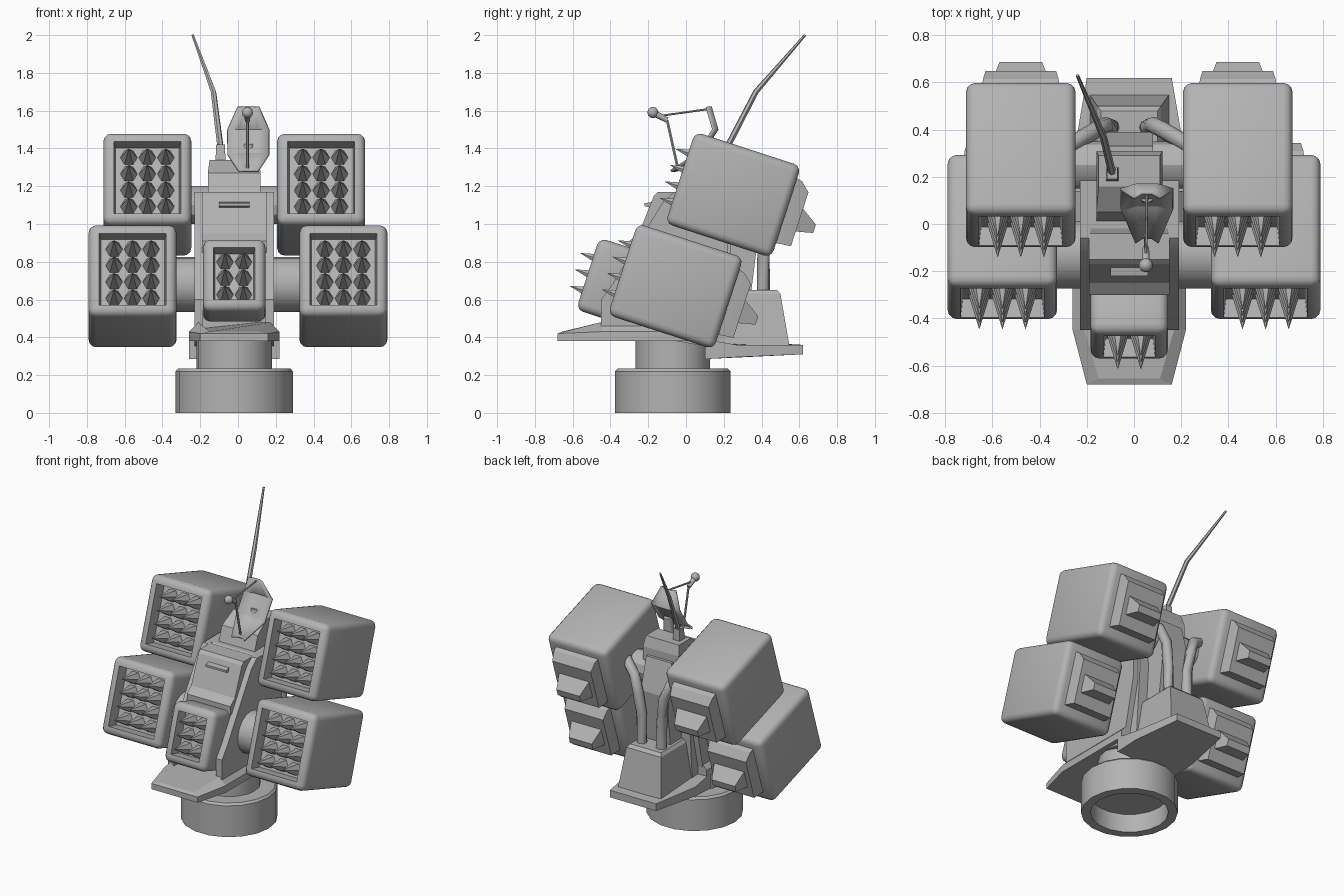
import bpy, bmesh, math
from mathutils import Matrix, Vector

if "Cube" in bpy.data.objects:
    bpy.data.objects.remove(bpy.data.objects["Cube"], do_unlink=True)

CX = -0.02                      # turret axis
TILT = math.radians(-18)        # pods aim upward

grey = bpy.data.materials.new("plain_grey")
grey.use_nodes = True
grey.diffuse_color = (0.45, 0.45, 0.45, 1)
grey.node_tree.nodes["Principled BSDF"].inputs["Base Color"].default_value = (0.45, 0.45, 0.45, 1)


def finish(name, bm, matrix=None, angle=35, fix=True):
    """Turn a bmesh into a shaded object."""
    if fix:
        bmesh.ops.recalc_face_normals(bm, faces=bm.faces)
    mesh = bpy.data.meshes.new(name)
    bm.to_mesh(mesh)
    bm.free()
    mesh.materials.append(grey)
    ob = bpy.data.objects.new(name, mesh)
    bpy.context.collection.objects.link(ob)
    if matrix:
        ob.matrix_world = matrix
    bpy.ops.object.select_all(action='DESELECT')
    ob.select_set(True)
    bpy.context.view_layer.objects.active = ob
    bpy.ops.object.shade_smooth_by_angle(angle=math.radians(angle))
    return ob


def loft(name, rings, matrix=None, angle=35):
    """Skin matching rings of points and cap both ends."""
    bm = bmesh.new()
    loops = [[bm.verts.new(p) for p in ring] for ring in rings]
    n = len(loops[0])
    for a, b in zip(loops, loops[1:]):
        for i in range(n):
            j = (i + 1) % n
            bm.faces.new((a[i], a[j], b[j], b[i]))
    bm.faces.new(loops[0])
    bm.faces.new(loops[-1])
    return finish(name, bm, matrix, angle)


def side_prism(name, profile, x0, x1):
    """Extrude a (y, z) profile across x."""
    return loft(name, [[(x, y, z) for y, z in profile] for x in (x0, x1)], angle=20)


def rect_y(w, v0, v1, y, x=0):
    return [(x - w, y, v0), (x + w, y, v0), (x + w, y, v1), (x - w, y, v1)]


def rect_z(x0, x1, y0, y1, z):
    return [(x0, y0, z), (x1, y0, z), (x1, y1, z), (x0, y1, z)]


def lathe(name, profile, matrix, sides=18):
    rings = [[(r * math.cos(2 * math.pi * i / sides), r * math.sin(2 * math.pi * i / sides), z)
              for i in range(sides)] for r, z in profile]
    return loft(name, rings, matrix, 30)


def rod(name, points, radii, sides=8):
    """Tapered tube along a path."""
    pts = [Vector(p) for p in points]
    rings = []
    for i, p in enumerate(pts):
        d = pts[min(i + 1, len(pts) - 1)] - pts[max(i - 1, 0)]
        q = d.to_track_quat('Z', 'Y')
        rings.append([p + q @ Vector((radii[i] * math.cos(2 * math.pi * k / sides),
                                      radii[i] * math.sin(2 * math.pi * k / sides), 0))
                      for k in range(sides)])
    return loft(name, rings, angle=50)


def pod(name, x, y, z, size, cols, rows, vent=True):
    """Rounded launcher box with a recessed front, warheads and rear exhaust."""
    m = Matrix.Translation((x, y, z)) @ Matrix.Rotation(TILT, 4, 'X')
    w, d, h = size
    bm = bmesh.new()
    bmesh.ops.create_cube(bm, size=1, matrix=Matrix.Diagonal((w, d, h, 1)))
    bmesh.ops.bevel(bm, geom=bm.edges[:], offset=0.04, segments=3, profile=0.5, affect='EDGES')
    bm.normal_update()
    face = min(bm.faces, key=lambda f: f.calc_center_median().y)
    bmesh.ops.inset_region(bm, faces=[face], thickness=0.022)
    bmesh.ops.inset_region(bm, faces=[face], thickness=0.012, depth=-0.08)
    finish(name, bm, m)
    # warheads
    bm = bmesh.new()
    for c in range(cols):
        for r in range(rows):
            p = ((c - (cols - 1) / 2) * 0.098, -d / 2 + 0.01, (r - (rows - 1) / 2) * 0.091)
            t = Matrix.Translation(p) @ Matrix.Rotation(math.pi / 2, 4, 'X') @ Matrix.Rotation(math.pi / 6, 4, 'Z')
            bmesh.ops.create_cone(bm, cap_ends=True, segments=6, radius1=0.048, radius2=0.001, depth=0.16, matrix=t)
    finish(name + "_warheads", bm, m, 20)
    if vent:
        b = d / 2
        loft(name + "_exhaust", [rect_y(0.165, -0.175, 0.19, b - 0.01), rect_y(0.16, -0.17, 0.18, b + 0.03),
                                 rect_y(0.15, -0.165, 0.135, b + 0.08)], m, 20)
        loft(name + "_exhaust_spout", [rect_y(0.12, -0.085, 0.05, b + 0.07),
                                       rect_y(0.09, -0.062, -0.015, b + 0.17)], m, 20)


# round base and neck
axis = Matrix.Translation((CX, -0.07, 0))
lathe("base_drum", [(0.05, 0.13), (0.25, 0.13), (0.25, 0), (0.31, 0), (0.31, 0.22), (0.297, 0.235), (0.05, 0.235)], axis)
lathe("neck", [(0.2, 0.22), (0.2, 0.4)], axis)

# front deck, pointed toward the nose
half = [(0.18, -0.68), (0.24, -0.45), (0.24, 0.14)]


def deck_ring(pts, zs, inset):
    right = [(CX + x - inset, y + (inset * 0.5 if i == 0 else 0), z) for i, ((x, y), z) in enumerate(zip(pts, zs))]
    return right + [(2 * CX - x, y, z) for x, y, z in reversed(right)]


loft("front_deck", [deck_ring(half, (0.38, 0.38, 0.38), 0), deck_ring(half, (0.42, 0.43, 0.43), 0),
                    deck_ring(half, (0.43, 0.48, 0.48), 0.05)], angle=15)

# rear deck, lower and rising backward
rear = [(0.24, 0.1), (0.24, 0.27), (0.18, 0.62)]
loft("rear_deck", [deck_ring(rear, (0.285, 0.295, 0.31), 0), deck_ring(rear, (0.39, 0.36, 0.36), 0)], angle=15)
loft("rear_box", [rect_z(CX - 0.17, CX + 0.17, 0.15, 0.55, 0.34), rect_z(CX - 0.135, CX + 0.135, 0.15, 0.5, 0.63),
                  rect_z(CX - 0.12, CX + 0.12, 0.15, 0.48, 0.65)], angle=15)

# sloped spine with side plates and front housing
side_prism("spine", [(-0.36, 0.45), (-0.36, 0.6), (-0.1, 1.14), (-0.02, 1.17), (0.22, 1.17), (0.24, 0.9), (0.2, 0.35)],
           CX - 0.17, CX + 0.17)
for s, side in ((-1, "right"), (1, "left")):
    side_prism(side + "_side_plate",
               [(-0.45, 0.45), (-0.45, 0.6), (-0.39, 0.68), (-0.12, 1.12), (-0.06, 1.17), (0.22, 1.17),
                (0.22, 0.8), (0.12, 0.35)], CX + s * 0.165, CX + s * 0.21)
side_prism("front_housing", [(-0.15, 1.17), (-0.04, 1.17), (-0.04, 0.85), (-0.3, 0.85), (-0.3, 0.91), (-0.25, 0.95),
                             (-0.17, 1.15)], CX - 0.17, CX + 0.17)
side_prism("housing_hood", [(-0.16, 1.12), (-0.22, 1.11), (-0.22, 1.095), (-0.18, 1.085)], CX - 0.08, CX + 0.08)

# head and rear column
loft("head", [rect_z(CX - 0.14, CX + 0.14, 0.01, 0.31, 1.16), rect_z(CX - 0.14, CX + 0.14, 0.05, 0.31, 1.27),
              rect_z(CX - 0.13, CX + 0.13, 0.16, 0.29, 1.34)], angle=15)
loft("rear_column", [rect_z(CX - 0.1, CX + 0.1, 0.18, 0.34, 0.6), rect_z(CX - 0.1, CX + 0.1, 0.18, 0.39, 1.0),
                     rect_z(CX - 0.1, CX + 0.1, 0.18, 0.33, 1.22)], angle=15)

# launcher pods, their mounts and feed pipes
for s, side in ((-1, "right"), (1, "left")):
    pod(side + "_upper_pod", CX + s * 0.46, 0.25, 1.155, (0.465, 0.59, 0.51), 3, 4)
    pod(side + "_lower_pod", s * 0.558, -0.055, 0.67, (0.465, 0.59, 0.51), 3, 4)
    across = Matrix.Rotation(math.pi / 2, 4, 'Y')
    lathe(side + "_lower_mount", [(0.145, 0), (0.145, 0.2)],
          Matrix.Translation((CX + (0.16 if s > 0 else -0.36), -0.13, 0.68)) @ across)
    lathe(side + "_upper_mount", [(0.1, 0), (0.1, 0.2)],
          Matrix.Translation((CX + (0.08 if s > 0 else -0.28), 0.25, 1.1)) @ across, 12)
    rod(side + "_feed_pipe", [(CX + s * 0.075, 0.41, 0.6), (CX + s * 0.08, 0.41, 0.85), (CX + s * 0.1, 0.42, 1.0),
                              (CX + s * 0.14, 0.4, 1.1), (CX + s * 0.26, 0.33, 1.17)], [0.035] * 5)
pod("centre_pod", CX, -0.406, 0.70, (0.33, 0.24, 0.4), 2, 3, vent=False)

# whip antenna
loft("antenna_socket", [rect_z(-0.12, -0.065, 0.18, 0.24, 1.32), rect_z(-0.115, -0.07, 0.19, 0.24, 1.42)], angle=15)
rod("antenna", [(-0.092, 0.215, 1.4), (-0.13, 0.37, 1.7), (-0.24, 0.63, 2.0)], [0.017, 0.015, 0.007], 6)

# bent dish panel: rows of half-width, depth, height
bm = bmesh.new()
prev = None
for w, y, z in ((0.05, -0.06, 1.28), (0.11, 0.08, 1.37), (0.11, 0.165, 1.5), (0.055, 0.13, 1.62)):
    row = [bm.verts.new((0.055 + x, y - dy, z)) for x, dy in ((-w, 0.02), (-w * 0.4, 0), (w * 0.4, 0), (w, 0.02))]
    if prev:
        for i in range(3):
            bm.faces.new((prev[i], prev[i + 1], row[i + 1], row[i]))
    prev = row
dish = finish("dish", bm, angle=15)
thick = dish.modifiers.new("thickness", 'SOLIDIFY')
thick.thickness = 0.014
thick.offset = 0

# dish receiver and struts
ball = (0.05, -0.175, 1.59)
joint = (0.05, -0.1, 1.55)
rod("receiver_arm", [ball, joint], [0.018, 0.014])
rod("lower_strut", [joint, (0.05, -0.04, 1.28)], [0.008, 0.008], 6)
rod("upper_strut", [(0.05, -0.14, 1.572), (0.055, 0.13, 1.61)], [0.006, 0.006], 6)
rod("dish_post", [(0.055, 0.1, 1.25), (0.055, 0.12, 1.42)], [0.04, 0.03])
bm = bmesh.new()
bmesh.ops.create_icosphere(bm, subdivisions=2, radius=0.03, matrix=Matrix.Translation(ball))
finish("receiver_ball", bm, angle=50)
